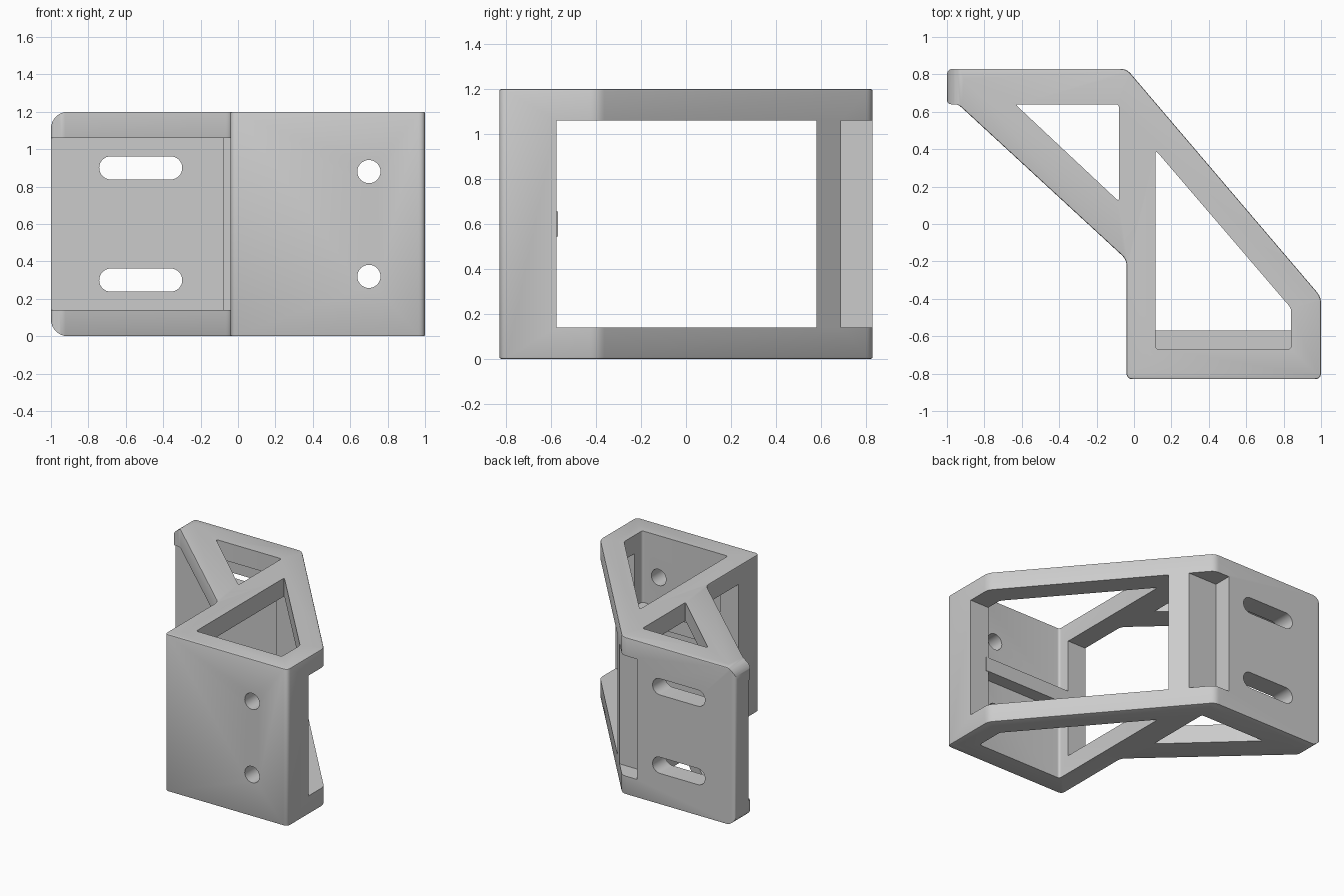
import bpy, bmesh
from math import cos, sin, pi
from mathutils import Vector

if "Cube" in bpy.data.objects:
    bpy.data.objects.remove(bpy.data.objects["Cube"])


def rounded(pts, r, n=5):
    """Round the corners of a closed 2D polygon."""
    out = []
    for i, p in enumerate(pts):
        p = Vector(p)
        a, b = Vector(pts[i - 1]) - p, Vector(pts[(i + 1) % len(pts)]) - p
        d = min(r, a.length * 0.4, b.length * 0.4)
        s, e = p + a.normalized() * d, p + b.normalized() * d
        for k in range(n + 1):
            t = k / n
            out.append(s * (1 - t) ** 2 + p * (2 * t * (1 - t)) + e * t * t)
    return out


def prism(name, pts, lo, hi, axis='z', bevel=0):
    """Extrude a polygon along z (pts = x,y) or along y (pts = x,z)."""
    bm = bmesh.new()
    place = (lambda p, h: (p[0], p[1], h)) if axis == 'z' else (lambda p, h: (p[0], h, p[1]))
    a = [bm.verts.new(place(p, lo)) for p in pts]
    b = [bm.verts.new(place(p, hi)) for p in pts]
    caps = [bm.faces.new(a), bm.faces.new(b)]
    for i in range(len(pts)):
        j = (i + 1) % len(pts)
        bm.faces.new((a[i], a[j], b[j], b[i]))
    bmesh.ops.recalc_face_normals(bm, faces=bm.faces)
    if bevel:
        edges = list({e for f in caps for e in f.edges})
        bmesh.ops.bevel(bm, geom=edges, offset=bevel, segments=2, profile=0.5, affect='EDGES')
    me = bpy.data.meshes.new(name)
    bm.to_mesh(me)
    bm.free()
    ob = bpy.data.objects.new(name, me)
    bpy.context.collection.objects.link(ob)
    return ob


def rect(x0, x1, y0, y1):
    return [(x0, y0), (x1, y0), (x1, y1), (x0, y1)]


def slot(cx, cz, half, r, n=16):
    """Stadium outline; half = 0 gives a circle."""
    right = [(cx + half + r * cos(t), cz + r * sin(t)) for t in [-pi / 2 + pi * k / n for k in range(n + 1)]]
    left = [(cx - half - r * cos(t), cz - r * sin(t)) for t in [-pi / 2 + pi * k / n for k in range(n + 1)]]
    if half == 0:
        right, left = right[:-1], left[:-1]
    return right + left


def cut(body, cutter, mode='DIFFERENCE'):
    m = body.modifiers.new('cut', 'BOOLEAN')
    m.operation, m.solver, m.object = mode, 'EXACT', cutter
    bpy.context.view_layer.objects.active = body
    bpy.ops.object.modifier_apply(modifier=m.name)
    bpy.data.objects.remove(cutter)


H, T = 1.2, 0.14

# Bracket body from its plan outline
outline = [(-1, 0.64), (-0.94, 0.64), (-0.04, -0.19), (-0.04, -0.83), (1, -0.83),
           (1, -0.39), (-0.04, 0.83), (-1, 0.83)]
body = prism('bracket_body', rounded(outline, 0.035), 0, H, bevel=0.008)

# Plan openings through the top and bottom trusses
for pts in ([(-0.635, 0.64), (-0.08, 0.12), (-0.08, 0.64)],
            [(0.115, -0.67), (0.84, -0.67), (0.84, -0.45), (0.115, 0.395)]):
    cut(body, prism('opening_cutter', rounded(pts, 0.02), -0.2, H + 0.2))

# Side window, recess in front of the back plate, and rear corner notch
for r in (rect(-1.2, 1.2, -0.575, 0.58), rect(-1.2, -0.08, 0.5, 0.675), rect(-0.165, 0.4, 0.69, 1)):
    cut(body, prism('window_cutter', r, T, H - T))

# Slots in the back plate and screw holes in the front plate
for z in (0.3, 0.9):
    cut(body, prism('slot_cutter', slot(-0.52, z, 0.16, 0.062), 0.6, 1, 'y'))
for z in (0.32, 0.88):
    cut(body, prism('hole_cutter', slot(0.7, z, 0, 0.062), -1, -0.6, 'y'))

# Rounded outer corners of the back plate
R = 0.09
for base, s in ((0, 1), (H, -1)):
    arc = [(-1 + R - R * cos(t), base + s * (R - R * sin(t))) for t in [pi / 2 * k / 8 for k in range(9)]]
    cut(body, prism('corner_cutter', arc + [(-1 + R, base - s * 0.1), (-1.1, base - s * 0.1),
                                            (-1.1, base + s * R)], 0.5, 1, 'y'))

# Stiffening rib behind the front plate
cut(body, prism('middle_rib', rect(0.09, 0.86, -0.7, -0.57), 0.545, 0.655), 'UNION')

bpy.ops.object.select_all(action='DESELECT')
body.select_set(True)
bpy.context.view_layer.objects.active = body
bpy.ops.object.shade_smooth_by_angle(angle=0.5)
